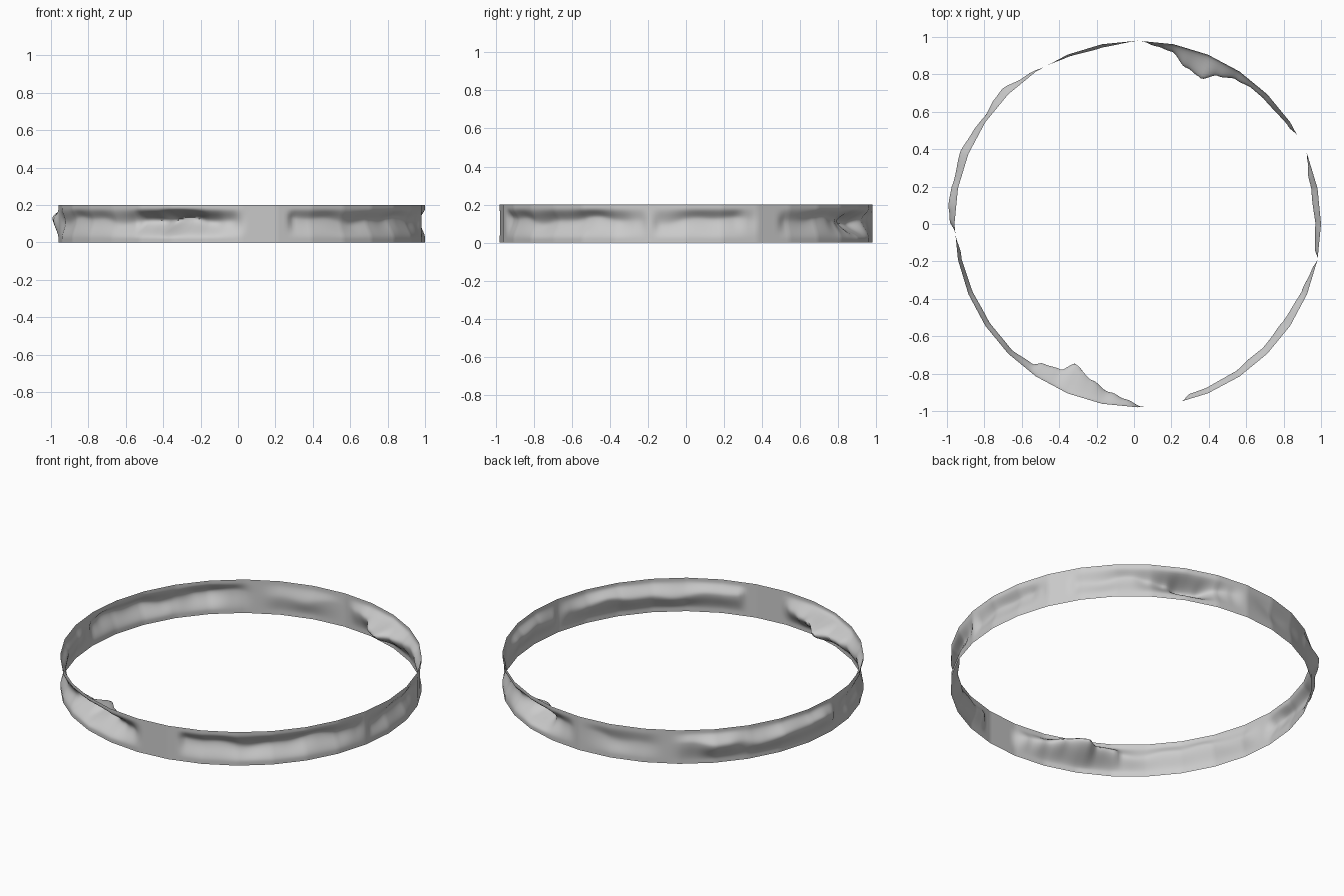
import bpy, bmesh, math

if "Cube" in bpy.data.objects:
    bpy.data.objects.remove(bpy.data.objects["Cube"])

R, H, CX, SIDES = 0.98, 0.2, 0.02, 32
COLS, ROWS = 384, 24

# Dents around the ring: (angle in degrees, inward depth); negative bulges outward
DENTS = [(-11, 0), (-8, .02), (0, .03), (8, .035), (15, .03), (20, .01), (23, 0),
         (29, 0), (33, .02), (45, .03), (50, .028), (55.5, .045), (61.5, .075),
         (66.5, .13), (73, .1), (79, .04), (84, .02), (89, 0), (103, .018),
         (112, .012), (120, 0), (128, -.018), (135, -.043), (139, -.04), (145, -.022),
         (151, -.036), (158, -.045), (167, -.033), (174, -.042), (178, -.03),
         (183, 0), (190, .02), (210, .028), (225, .028), (233, .04), (236, .08),
         (242, .095), (246, .16), (254, .105), (261, .065), (266, .037), (272, 0),
         (284, 0), (287, .026), (293, .03), (304, .034), (310, .04), (318, .038),
         (325, .045), (331, .038), (338, .032), (345, .015), (349, 0)]


def smooth(t):
    t = max(0.0, min(1.0, t))
    return t * t * (3 - 2 * t)


def depth(deg):
    if deg > 349:
        deg -= 360
    for (a, da), (b, db) in zip(DENTS, DENTS[1:]):
        if a <= deg <= b:
            return da + (db - da) * smooth((deg - a) / (b - a))
    return 0.0


def rim(a):
    # point on the flat-sided outline
    step = 2 * math.pi / SIDES
    local = a % step - step / 2
    return R * math.cos(step / 2) / math.cos(local)


def height_profile(z, a):
    # gentle lower slope, steep upper edge, wavering peak height
    peak = 0.115 + 0.012 * math.sin(9 * a) + 0.006 * math.sin(23 * a + 1)
    if z < peak:
        return smooth((z - 0.02) / (peak - 0.02))
    return smooth((0.182 - z) / (0.182 - peak))


# Thin band with crumpled middle and clean rims
bm = bmesh.new()
grid = []
for i in range(COLS):
    a = 2 * math.pi * i / COLS
    d = depth(math.degrees(a))
    col = []
    for j in range(ROWS + 1):
        z = H * j / ROWS
        r = rim(a) - d * height_profile(z, a)
        col.append(bm.verts.new((CX + r * math.cos(a), r * math.sin(a), z)))
    grid.append(col)
for i in range(COLS):
    p, q = grid[i], grid[(i + 1) % COLS]
    for j in range(ROWS):
        bm.faces.new((p[j], q[j], q[j + 1], p[j + 1]))

mesh = bpy.data.meshes.new("dented_ring_band")
bm.to_mesh(mesh)
bm.free()
band = bpy.data.objects.new("dented_ring_band", mesh)
bpy.context.collection.objects.link(band)
bpy.context.view_layer.objects.active = band
band.select_set(True)
bpy.ops.object.shade_smooth_by_angle(angle=math.radians(40))
